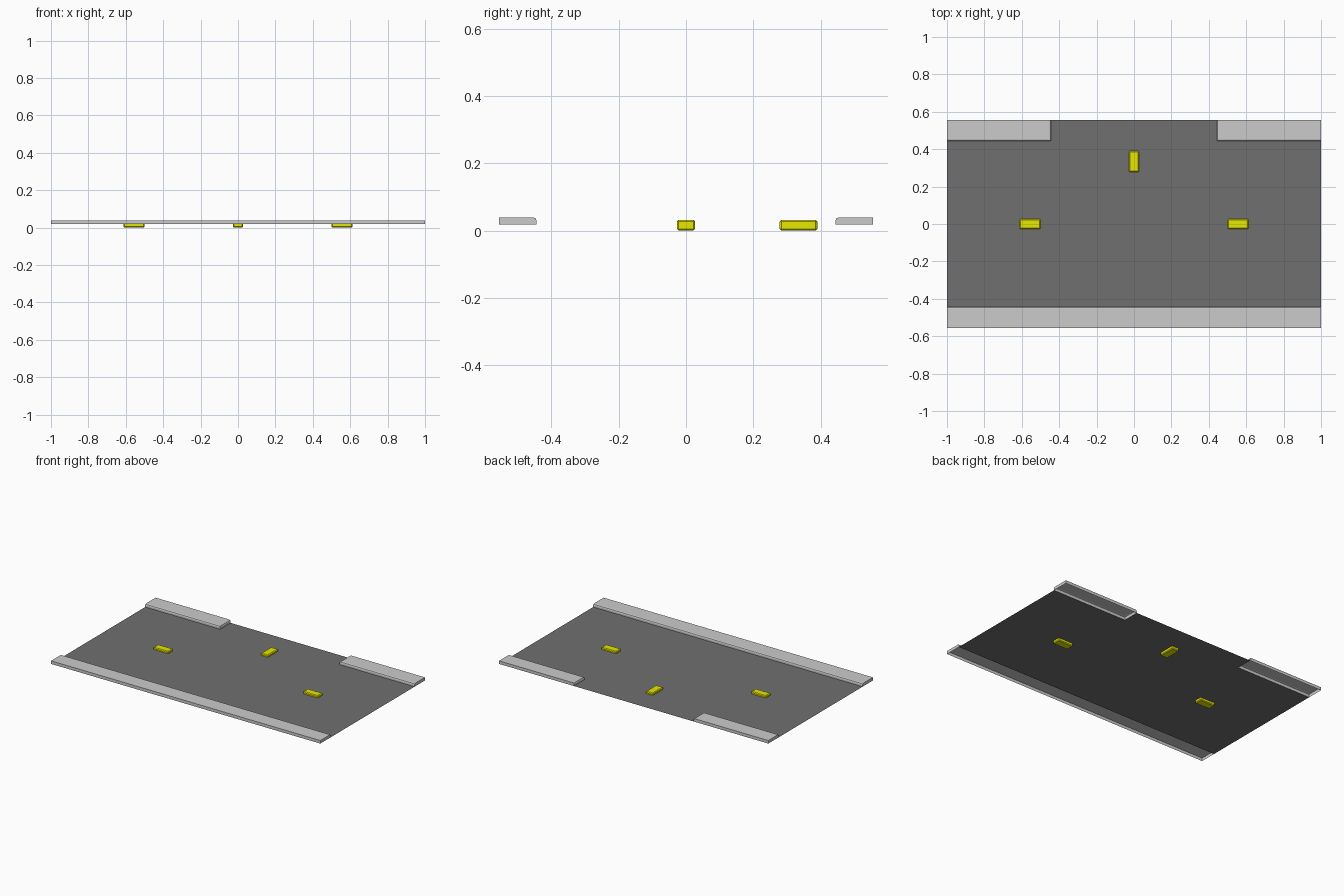
import bpy, bmesh

if "Cube" in bpy.data.objects:
    bpy.data.objects.remove(bpy.data.objects["Cube"])

HX, HY = 1.0, 0.555      # tile half size
IN = 0.444               # inner kerb line
Z0, Z1 = 0.0185, 0.039   # road level, kerb top


def material(name, rgb):
    m = bpy.data.materials.new(name)
    m.diffuse_color = (*rgb, 1)
    m.use_nodes = True
    m.node_tree.nodes["Principled BSDF"].inputs["Base Color"].default_value = m.diffuse_color
    return m


def finish(name, bm, mat=None):
    me = bpy.data.meshes.new(name)
    bm.to_mesh(me)
    bm.free()
    if mat:
        me.materials.append(mat)
    ob = bpy.data.objects.new(name, me)
    bpy.context.collection.objects.link(ob)
    return ob


def box(x0, x1, y0, y1, z0, z1):
    bm = bmesh.new()
    bmesh.ops.create_cube(bm, size=1)
    for v in bm.verts:
        v.co.x = x1 if v.co.x > 0 else x0
        v.co.y = y1 if v.co.y > 0 else y0
        v.co.z = z1 if v.co.z > 0 else z0
    return bm


def kerb(name, x0, x1, y0, y1):
    # open-bottomed shell, rounded along the top edges that face the road
    bm = box(x0, x1, y0, y1, Z0, Z1)
    bm.normal_update()
    bmesh.ops.delete(bm, geom=[f for f in bm.faces if f.normal.z < -0.5],
                     context='FACES_ONLY')
    edges = []
    for e in bm.edges:
        a, b = e.verts[0].co, e.verts[1].co
        mid = (a + b) / 2
        top = min(a.z, b.z) > Z1 - 1e-4
        if top and abs(mid.x) < HX - 1e-3 and abs(mid.y) < HY - 1e-3:
            edges.append(e)
    bmesh.ops.bevel(bm, geom=edges, offset=0.009, segments=2, profile=0.5,
                    affect='EDGES', clamp_overlap=True)
    return finish(name, bm)


def marking(name, cx, cy, lx, ly, mat):
    # bevelled block poking through the road on both sides
    bm = box(cx - lx, cx + lx, cy - ly, cy + ly, 0.0, 0.032)
    bmesh.ops.bevel(bm, geom=bm.edges[:], offset=0.005, segments=1,
                    profile=0.5, affect='EDGES')
    return finish(name, bm, mat)


asphalt = material("asphalt", (0.16, 0.16, 0.16))
yellow = material("yellow_paint", (0.8, 0.8, 0.0))

# T-shaped road surface
bm = bmesh.new()
outline = [(-HX, -IN), (HX, -IN), (HX, IN), (IN, IN),
           (IN, HY), (-IN, HY), (-IN, IN), (-HX, IN)]
bm.faces.new([bm.verts.new((x, y, Z0)) for x, y in outline])
finish("road_surface", bm, asphalt)

# kerbs: one full-length in front, two short ones at the back
kerb("front_kerb", -HX, HX, -HY, -IN)
kerb("back_left_kerb", -HX, -IN, IN, HY)
kerb("back_right_kerb", IN, HX, IN, HY)

# lane markings
marking("left_marking", -0.556, 0, 0.056, 0.027, yellow)
marking("right_marking", 0.556, 0, 0.056, 0.027, yellow)
marking("back_marking", 0, 0.334, 0.027, 0.056, yellow)
